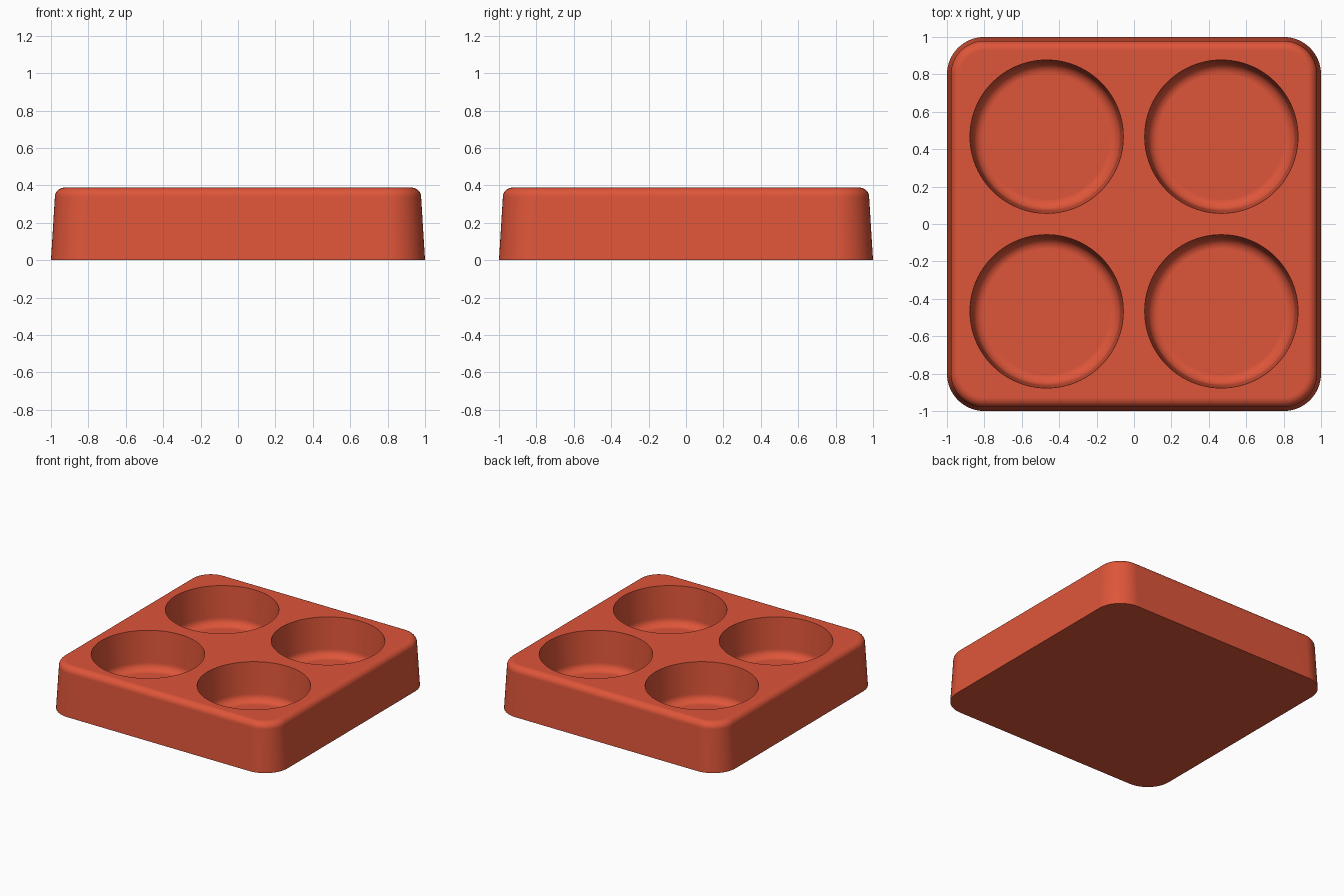
import bpy
import bmesh
from math import cos, sin, pi, tau, radians
from mathutils import Vector

HEIGHT = 0.388
DRAFT = 0.062          # sideways taper per unit of height
WELL_CENTRE = 0.467
WELL_RADIUS = 0.41
FLOOR = 0.08

cube = bpy.data.objects.get("Cube")
if cube:
    bpy.data.objects.remove(cube, do_unlink=True)

red = bpy.data.materials.new("warm_red")
red.use_nodes = True
colour = (0.73, 0.091, 0.041, 1)
red.diffuse_color = colour
red.node_tree.nodes["Principled BSDF"].inputs["Base Color"].default_value = colour


def loft(name, rings):
    """Skin a stack of equal-length rings and cap both ends."""
    bm = bmesh.new()
    loops = [[bm.verts.new(p) for p in ring] for ring in rings]
    for low, high in zip(loops, loops[1:]):
        n = len(low)
        for i in range(n):
            j = (i + 1) % n
            bm.faces.new((low[i], low[j], high[j], high[i]))
    bm.faces.new(loops[0][::-1])
    bm.faces.new(loops[-1])
    bmesh.ops.recalc_face_normals(bm, faces=bm.faces)
    mesh = bpy.data.meshes.new(name)
    bm.to_mesh(mesh)
    bm.free()
    mesh.materials.append(red)
    obj = bpy.data.objects.new(name, mesh)
    bpy.context.collection.objects.link(obj)
    return obj


def rounded_square(inset, z, radius=0.2, steps=14):
    """Square outline with round corners, offset inwards by inset."""
    ring = []
    core, r = 1 - radius, radius - inset
    for q, (sx, sy) in enumerate([(1, 1), (-1, 1), (-1, -1), (1, -1)]):
        for i in range(steps + 1):
            a = (q + i / steps) * pi / 2
            ring.append(Vector((sx * core + r * cos(a), sy * core + r * sin(a), z)))
    return ring


def circle(x, y, r, z, sides=96):
    return [Vector((x + r * cos(tau * i / sides), y + r * sin(tau * i / sides), z))
            for i in range(sides)]


# Tray body: tapered sides and a rounded top edge
edge = 0.05
shoulder = HEIGHT - edge
profile = [(0, 0)]
for i in range(9):
    a = i / 8 * pi / 2
    profile.append((DRAFT * shoulder + edge * (1 - cos(a)), shoulder + edge * sin(a)))
tray = loft("tray", [rounded_square(d, z) for d, z in profile])

# Round wells: tapered walls and a filleted floor
fillet = 0.06
wall_foot = WELL_RADIUS - DRAFT * (HEIGHT - FLOOR - fillet)
well_profile = []
for i in range(9):
    a = i / 8 * pi / 2
    well_profile.append((wall_foot - fillet * (1 - sin(a)), FLOOR + fillet * (1 - cos(a))))
well_profile.append((WELL_RADIUS + DRAFT * 0.1, HEIGHT + 0.1))

bpy.context.view_layer.objects.active = tray
tray.select_set(True)
for sx in (-1, 1):
    for sy in (-1, 1):
        cutter = loft("well_cutter", [circle(sx * WELL_CENTRE, sy * WELL_CENTRE, r, z)
                                      for r, z in well_profile])
        cutter.hide_render = True
        cut = tray.modifiers.new("well", 'BOOLEAN')
        cut.operation = 'DIFFERENCE'
        cut.solver = 'EXACT'
        cut.object = cutter
        bpy.ops.object.modifier_apply(modifier=cut.name)
        bpy.data.objects.remove(cutter, do_unlink=True)

# Smooth walls, crisp rims, flat top
bpy.ops.object.shade_smooth_by_angle(angle=radians(35))
weighted = tray.modifiers.new("flat_faces", 'WEIGHTED_NORMAL')
weighted.keep_sharp = True
